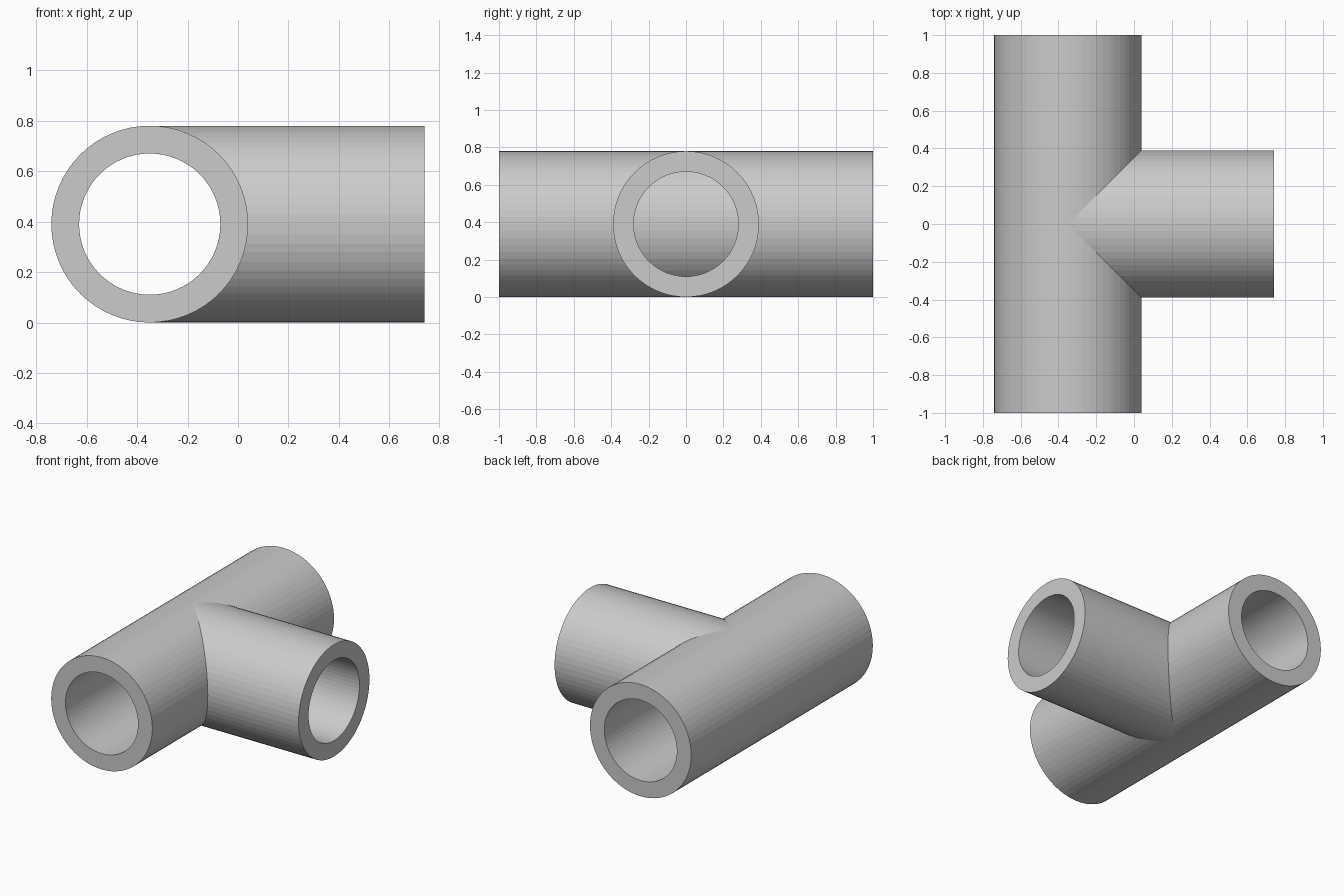
import bpy, bmesh
from math import sin, cos, tau, sqrt

if "Cube" in bpy.data.objects:
    bpy.data.objects.remove(bpy.data.objects["Cube"])

SIDES = 64
R_OUT, R_IN = 0.39, 0.28     # pipe radii
CX, CZ = -0.35, 0.39         # axis of the long pipe


def make_tube(name, rings, closed):
    """Skin a list of point rings; closed joins the last ring to the first."""
    bm = bmesh.new()
    loops = [[bm.verts.new(p) for p in ring] for ring in rings]
    pairs = list(zip(loops, loops[1:]))
    if closed:
        pairs.append((loops[-1], loops[0]))
    for a, b in pairs:
        for i in range(SIDES):
            j = (i + 1) % SIDES
            bm.faces.new((a[i], b[i], b[j], a[j]))
    me = bpy.data.meshes.new(name)
    bm.to_mesh(me)
    bm.free()
    ob = bpy.data.objects.new(name, me)
    bpy.context.collection.objects.link(ob)
    return ob


angles = [tau * i / SIDES for i in range(SIDES)]


def run_ring(r, y):
    return [(CX + r * cos(a), y, CZ + r * sin(a)) for a in angles]


def branch_ring(r, x):
    return [(x, -r * cos(a), CZ + r * sin(a)) for a in angles]


def saddle_ring(r):
    # branch end trimmed to the outside of the long pipe
    return [(CX + sqrt(max(0, R_OUT**2 - (r * sin(a))**2)) - 0.004,
             -r * cos(a), CZ + r * sin(a)) for a in angles]


# long pipe, open at both ends
make_tube("main_pipe", [run_ring(R_OUT, 1), run_ring(R_OUT, -1),
                        run_ring(R_IN, -1), run_ring(R_IN, 1)], True)

# side branch, seated on the wall of the long pipe
make_tube("branch_pipe", [saddle_ring(R_IN), branch_ring(R_IN, 0.74),
                          branch_ring(R_OUT, 0.74), saddle_ring(R_OUT)], False)

# face normals outward
for ob in bpy.context.collection.objects:
    bm = bmesh.new()
    bm.from_mesh(ob.data)
    # the first long-pipe face and the branch end face fix the direction
    bm.faces.ensure_lookup_table()
    bm.normal_update()
    if ob.name == "main_pipe":
        f = bm.faces[0]
        c = f.calc_center_median()
        flip = f.normal.x * (c.x - CX) + f.normal.z * (c.z - CZ) < 0
    else:
        flip = bm.faces[SIDES].normal.x < 0
    if flip:
        bmesh.ops.reverse_faces(bm, faces=bm.faces[:])
    bm.to_mesh(ob.data)
    bm.free()
